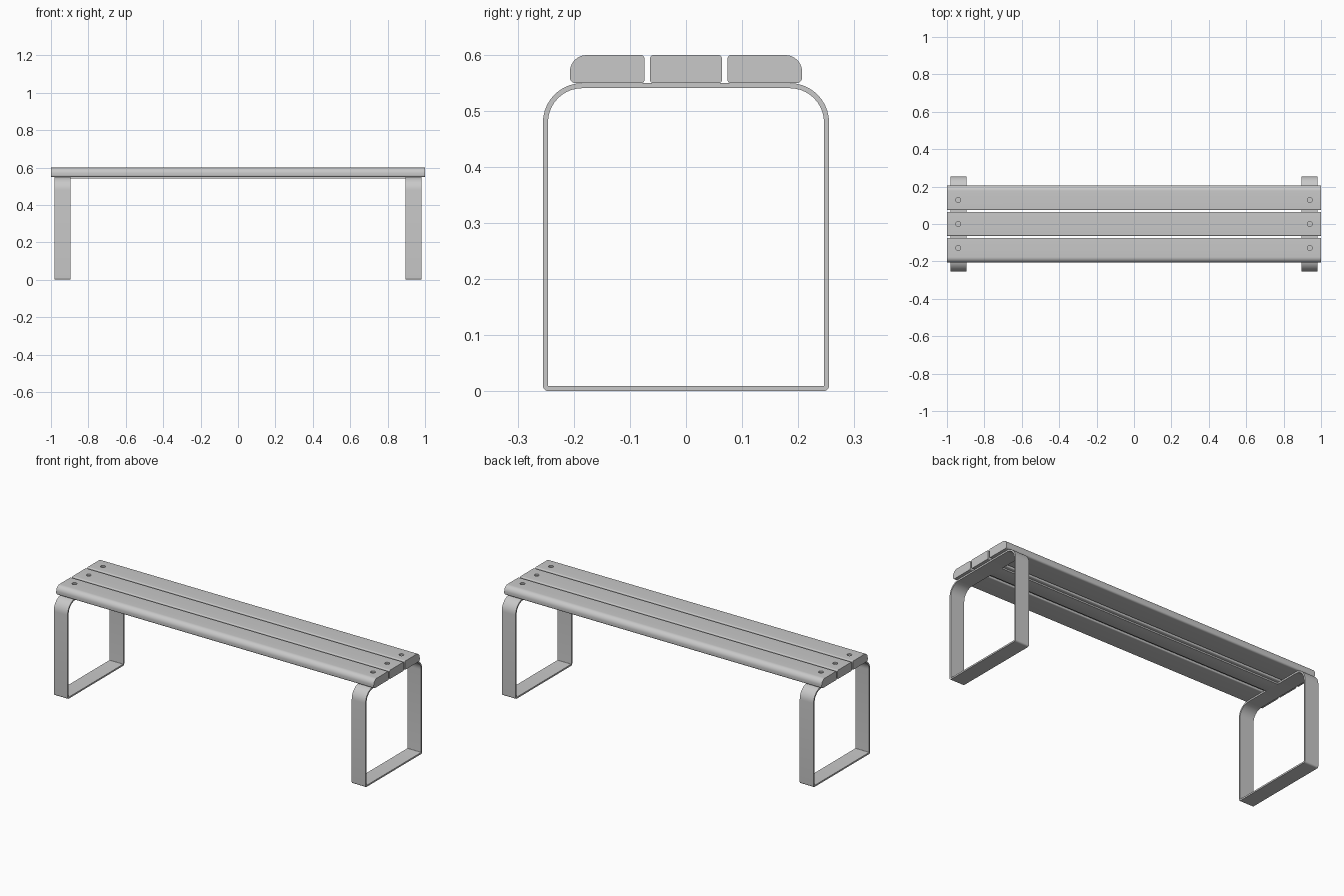
import bpy, bmesh
from math import sin, cos, pi, radians

cube = bpy.data.objects.get("Cube")
if cube:
    bpy.data.objects.remove(cube, do_unlink=True)

grey = bpy.data.materials.new("light grey")
grey.use_nodes = True
grey.diffuse_color = (0.58, 0.58, 0.58, 1)
grey.node_tree.nodes["Principled BSDF"].inputs["Base Color"].default_value = grey.diffuse_color


def rounded(y0, y1, z0, z1, radii, steps=10):
    """Rounded rectangle in y, z; radii run from top right, anticlockwise."""
    points = []
    corners = [(y1, z1, -1, -1), (y0, z1, 1, -1), (y0, z0, 1, 1), (y1, z0, -1, 1)]
    for i, ((y, z, sy, sz), r) in enumerate(zip(corners, radii)):
        for k in range(steps + 1):
            a = (i + k / steps) * pi / 2
            points.append((y + sy * r + r * cos(a), z + sz * r + r * sin(a)))
    return points


def finish(name, bm):
    bmesh.ops.recalc_face_normals(bm, faces=bm.faces)
    mesh = bpy.data.meshes.new(name)
    bm.to_mesh(mesh)
    bm.free()
    mesh.materials.append(grey)
    obj = bpy.data.objects.new(name, mesh)
    bpy.context.collection.objects.link(obj)
    return obj


def smooth(obj):
    bpy.ops.object.select_all(action='DESELECT')
    obj.select_set(True)
    bpy.context.view_layer.objects.active = obj
    bpy.ops.object.shade_smooth_by_angle(angle=radians(30))


def extrude_profile(name, x0, x1, outer, inner=None):
    """Solid bar along x, or a hollow band when an inner outline is given."""
    bm = bmesh.new()

    def ring(points, x):
        return [bm.verts.new((x, y, z)) for y, z in points]

    def bridge(a, b):
        for i in range(len(a)):
            j = (i + 1) % len(a)
            bm.faces.new((a[i], a[j], b[j], b[i]))

    o0, o1 = ring(outer, x0), ring(outer, x1)
    bridge(o0, o1)
    if inner:
        i0, i1 = ring(inner, x0), ring(inner, x1)
        bridge(i0, i1)
        bridge(o0, i0)
        bridge(o1, i1)
    else:
        bm.faces.new(o0)
        bm.faces.new(o1)
    return finish(name, bm)


def add_discs(name, y, radius, z, depth):
    """A matching pair of upright cylinders, one at each end of a plank."""
    bm = bmesh.new()
    for x in (-0.94, 0.94):
        made = bmesh.ops.create_cone(bm, cap_ends=True, segments=24, radius1=radius,
                                     radius2=radius, depth=depth)
        bmesh.ops.translate(bm, verts=made["verts"], vec=(x, y, z))
    return finish(name, bm)


# Seat planks: the outer two have a large round on the outside top edge
planks = [
    ("front_plank", -0.207, -0.074, (0.006, 0.03, 0.01, 0.006)),
    ("middle_plank", -0.064, 0.064, (0.006,) * 4),
    ("back_plank", 0.074, 0.207, (0.03, 0.006, 0.006, 0.01)),
]
for (name, y0, y1, radii), bolt_y in zip(planks, (-0.128, 0, 0.128)):
    plank = extrude_profile(name, -1, 1, rounded(y0, y1, 0.549, 0.599, radii))

    # Counterbored bolt holes
    cutter = add_discs(name + "_hole_cutter", bolt_y, 0.013, 0.599, 0.024)
    cutter.hide_render = True
    cut = plank.modifiers.new("holes", 'BOOLEAN')
    cut.operation, cut.object, cut.solver = 'DIFFERENCE', cutter, 'EXACT'
    bpy.context.view_layer.objects.active = plank
    bpy.ops.object.modifier_apply(modifier=cut.name)
    bpy.data.objects.remove(cutter, do_unlink=True)
    smooth(plank)

    # Bolt heads sunk in the holes
    smooth(add_discs(name + "_bolts", bolt_y, 0.008, 0.589, 0.008))

# Bent flat-bar leg frames
outer = rounded(-0.255, 0.255, 0, 0.549, (0.07, 0.07, 0.01, 0.01))
inner = rounded(-0.246, 0.246, 0.009, 0.54, (0.061, 0.061, 0.002, 0.002))
for name, x0, x1 in (("left_leg_frame", 0.895, 0.982), ("right_leg_frame", -0.982, -0.895)):
    smooth(extrude_profile(name, x0, x1, outer, inner))

# Flat stretcher under the middle plank, joining the frames
smooth(extrude_profile("stretcher", -0.895, 0.895,
                       rounded(-0.045, 0.045, 0.54, 0.549, (0.001,) * 4, 3)))
